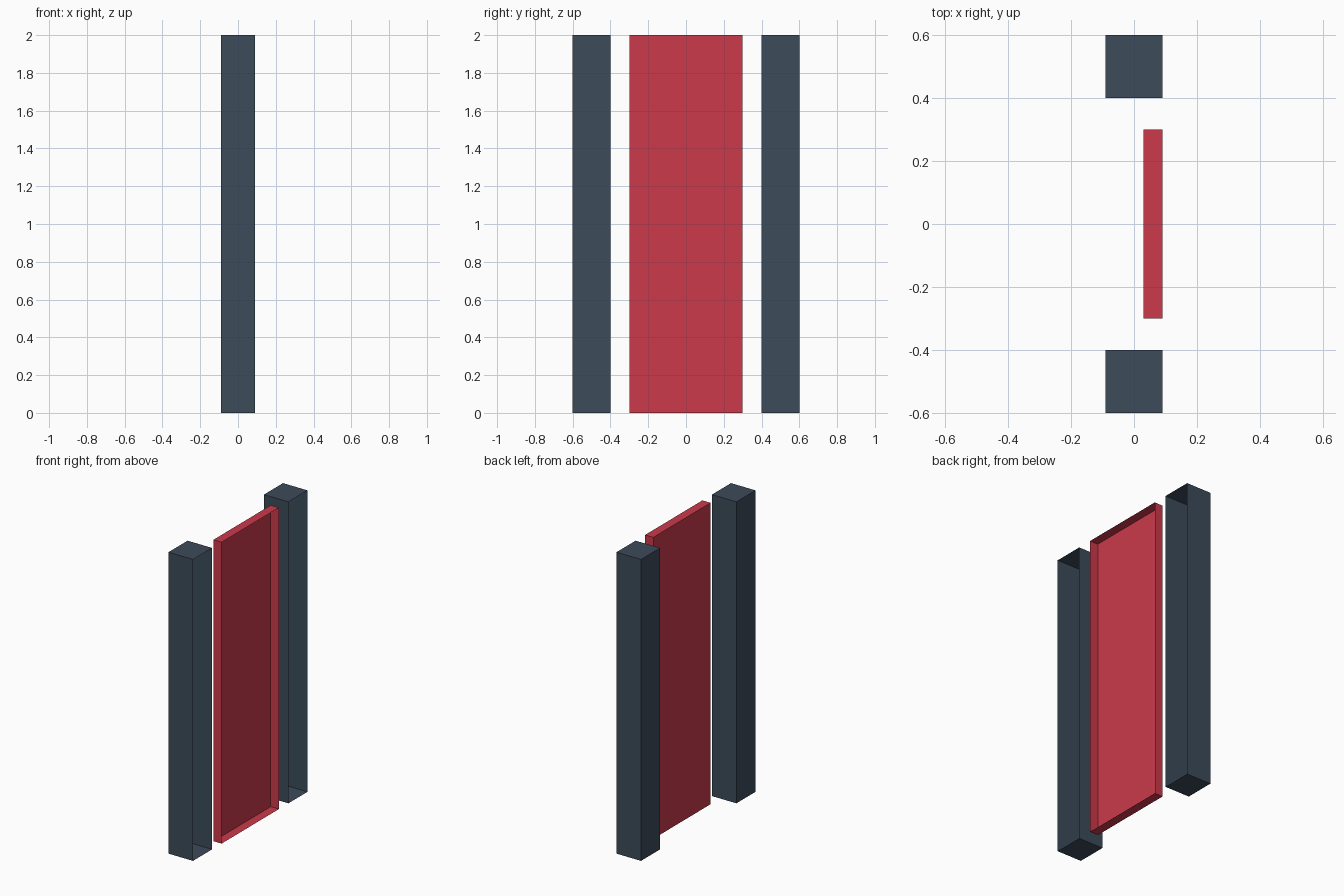
import bpy
import bmesh
from mathutils import Matrix, Vector

cube = bpy.data.objects.get("Cube")
if cube:
    bpy.data.objects.remove(cube, do_unlink=True)


def material(name, rgb):
    color = (*rgb, 1.0)
    mat = bpy.data.materials.new(name)
    mat.use_nodes = True
    mat.diffuse_color = color
    mat.node_tree.nodes["Principled BSDF"].inputs["Base Color"].default_value = color
    return mat


def open_shell(name, size, center, mat):
    """Thin-walled box whose +x side is open."""
    bm = bmesh.new()
    transform = Matrix.Translation(center) @ Matrix.Diagonal((*size, 1.0))
    bmesh.ops.create_cube(bm, size=1.0, matrix=transform)
    bm.normal_update()
    side = [f for f in bm.faces if f.normal.x > 0.9]
    bmesh.ops.delete(bm, geom=side, context="FACES_ONLY")
    mesh = bpy.data.meshes.new(name)
    bm.to_mesh(mesh)
    bm.free()
    mesh.materials.append(mat)
    obj = bpy.data.objects.new(name, mesh)
    bpy.context.collection.objects.link(obj)
    return obj


slate = material("slate blue", (0.045, 0.070, 0.102))
red = material("crimson red", (0.597, 0.042, 0.070))

HEIGHT = 2.0
DEPTH = 0.18

# Pair of posts, open along the same side
for name, sign in (("front_post", -1), ("back_post", 1)):
    open_shell(name, (DEPTH, 0.2, HEIGHT), Vector((0, sign * 0.5, HEIGHT / 2)), slate)

# Shallow tray panel between the posts, flush with their open side
open_shell("center_panel", (0.06, 0.6, HEIGHT), Vector((0.06, 0, HEIGHT / 2)), red)
